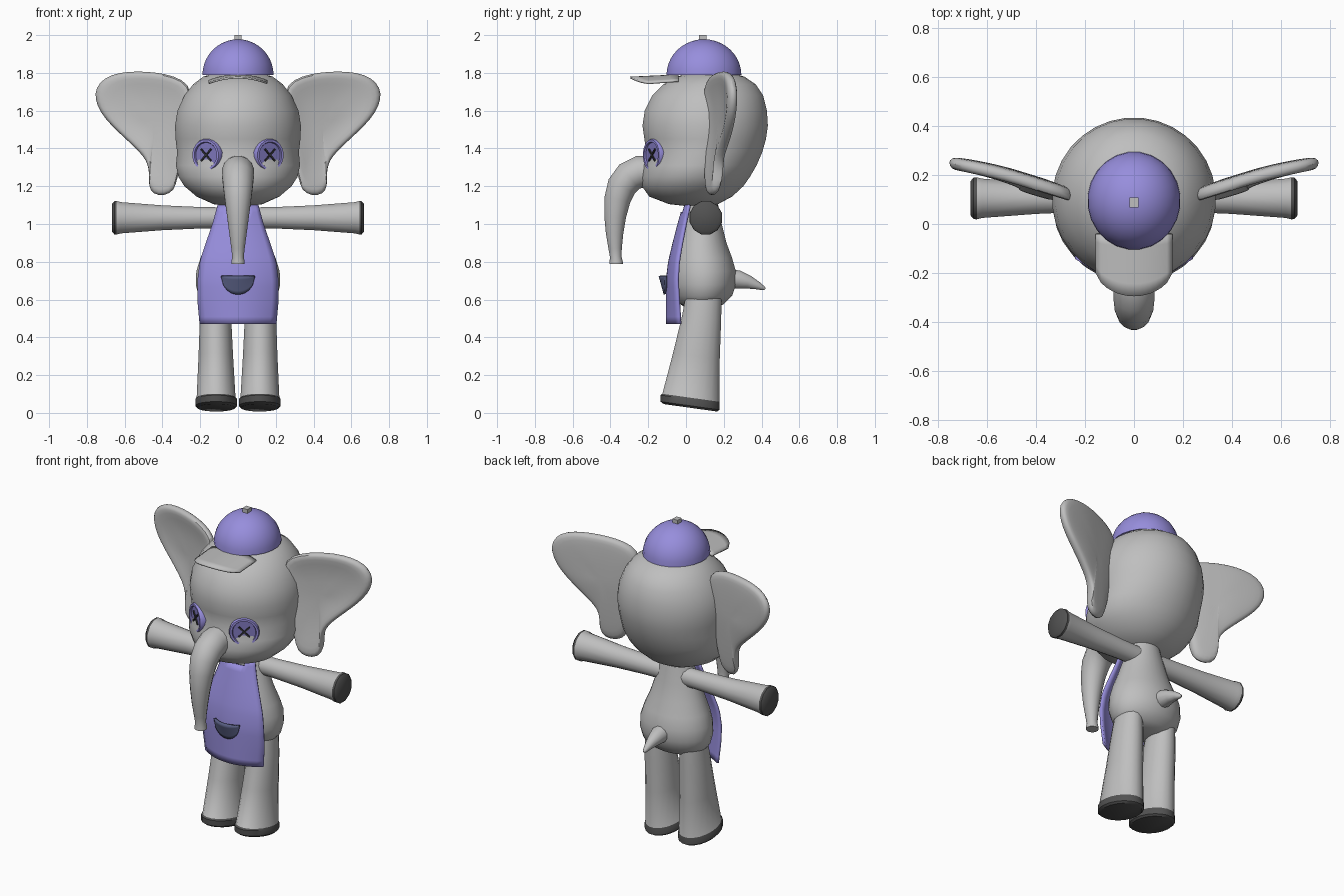
import bpy, bmesh, math
from mathutils import Vector as V, Matrix

if "Cube" in bpy.data.objects:
    bpy.data.objects.remove(bpy.data.objects["Cube"])


def material(name, col):
    m = bpy.data.materials.new(name)
    m.diffuse_color = (*col, 1)
    m.use_nodes = True
    m.node_tree.nodes["Principled BSDF"].inputs["Base Color"].default_value = m.diffuse_color
    return m


GREY = material("soft grey", (0.52, 0.52, 0.52))
DARK = material("dark grey", (0.085, 0.085, 0.085))
PURPLE = material("lavender", (0.31, 0.27, 0.72))
DEEP = material("deep lavender", (0.22, 0.19, 0.52))
SLATE = material("slate blue", (0.10, 0.115, 0.23))
BLACK = material("thread", (0.03, 0.03, 0.035))


def finish(name, bm, mats, angle=40):
    bmesh.ops.recalc_face_normals(bm, faces=bm.faces)
    me = bpy.data.meshes.new(name)
    bm.to_mesh(me)
    bm.free()
    for m in mats:
        me.materials.append(m)
    ob = bpy.data.objects.new(name, me)
    bpy.context.collection.objects.link(ob)
    bpy.ops.object.select_all(action='DESELECT')
    ob.select_set(True)
    bpy.context.view_layer.objects.active = ob
    bpy.ops.object.shade_smooth_by_angle(angle=math.radians(angle))
    return ob


def loft(name, rings, n, mats=(GREY,), second=()):
    """Skin rings (centre, half axis a, half axis b); strips listed in `second` use material 1."""
    bm = bmesh.new()
    loops = []
    for c, a, b in rings:
        loops.append([bm.verts.new(V(c) + V(a) * math.cos(t) + V(b) * math.sin(t))
                      for t in (2 * math.pi * (k + .5) / n for k in range(n))])
    for i in range(len(loops) - 1):
        for k in range(n):
            j = (k + 1) % n
            f = bm.faces.new((loops[i][k], loops[i][j], loops[i + 1][j], loops[i + 1][k]))
            f.material_index = int(i in second)
    bm.faces.new(loops[0]).material_index = int(-1 in second)
    bm.faces.new(loops[-1]).material_index = int(len(loops) - 1 in second)
    return finish(name, bm, mats)


def upright(rows):
    """Rows of (z, half width, front y, back y) to rings."""
    return [((0, (f + b) / 2, z), (w, 0, 0), (0, (b - f) / 2, 0)) for z, w, f, b in rows]


def tube(pts):
    """Rows of (y, z, radius) to rings across a path in the middle plane."""
    out = []
    for i, (y, z, r) in enumerate(pts):
        p, q = pts[max(i - 1, 0)], pts[min(i + 1, len(pts) - 1)]
        t = V((0, q[0] - p[0], q[1] - p[1])).normalized()
        out.append(((0, y, z), (r, 0, 0), (0, -t.z * r, t.y * r)))
    return out


def sheet(name, fn, nu, nv, thick, mat, keep=lambda u, v: True):
    """Curved sheet from fn(u in -1..1, v in 0..1), given thickness."""
    bm = bmesh.new()
    g = [[bm.verts.new(fn(2 * i / nu - 1, j / nv)) for i in range(nu + 1)] for j in range(nv + 1)]
    for j in range(nv):
        for i in range(nu):
            if keep((2 * i + 1) / nu - 1, (j + .5) / nv):
                bm.faces.new((g[j][i], g[j][i + 1], g[j + 1][i + 1], g[j + 1][i]))
    bmesh.ops.delete(bm, geom=[v for v in bm.verts if not v.link_faces], context='VERTS')
    ob = finish(name, bm, [mat])
    m = ob.modifiers.new("thickness", 'SOLIDIFY')
    m.thickness, m.offset = thick, 0
    return ob


def lerp_rows(rows, z):
    for a, b in zip(rows, rows[1:]):
        if a[0] <= z <= b[0]:
            t = (z - a[0]) / (b[0] - a[0])
            return [p + (q - p) * t for p, q in zip(a, b)]
    return rows[-1] if z > rows[-1][0] else rows[0]


# Head and body
loft("head", upright([
    (1.095, .06, 0, .12), (1.105, .13, -.09, .17), (1.145, .22, -.195, .245), (1.2, .285, -.235, .305),
    (1.25, .317, -.24, .34), (1.31, .33, -.232, .375), (1.38, .324, -.21, .405), (1.45, .332, -.222, .425),
    (1.52, .335, -.232, .435), (1.6, .322, -.22, .43), (1.68, .285, -.18, .41), (1.74, .238, -.12, .37),
    (1.78, .185, -.05, .31), (1.80, .12, .02, .25)]), 32)
loft("body", upright([
    (.555, .10, 0, .16), (.575, .17, -.03, .2), (.62, .21, -.06, .245), (.68, .225, -.08, .265),
    (.75, .222, -.08, .265), (.82, .2, -.07, .245), (.9, .167, -.05, .215), (1.0, .133, -.02, .19),
    (1.08, .105, 0, .175), (1.13, .09, .01, .165)]), 28)

# Trunk and tail
loft("trunk", tube([
    (-.14, 1.28, .085), (-.25, 1.275, .087), (-.30, 1.25, .085), (-.34, 1.20, .08), (-.363, 1.13, .071),
    (-.375, 1.04, .059), (-.378, .95, .047), (-.375, .87, .036), (-.372, .825, .031), (-.37, .80, .036),
    (-.37, .787, .036)]), 16)
loft("tail", tube([
    (.22, .71, .055), (.28, .705, .05), (.33, .693, .037), (.38, .674, .022), (.41, .66, .012),
    (.42, .656, .004)]), 12)

# Ear outline, one side
EAR = [(.25, 1.74), (.34, 1.785), (.43, 1.803), (.53, 1.81), (.63, 1.803), (.71, 1.775), (.755, 1.72),
       (.758, 1.66), (.73, 1.59), (.67, 1.52), (.60, 1.455), (.53, 1.39), (.482, 1.335), (.468, 1.27),
       (.475, 1.20), (.45, 1.155), (.39, 1.147), (.335, 1.175), (.32, 1.25), (.29, 1.36), (.26, 1.5),
       (.25, 1.64)]


def ear(name, s):
    cx, cz = .44, 1.56
    bm = bmesh.new()

    def ring(k, dy):
        vs = []
        for x, z in EAR:
            x, z = cx + (x - cx) * k, cz + (z - cz) * k
            y = .12 + .31 * (x - .27) - .1 * max(x - .55, 0) - .07 * max(1.5 - z, 0)
            vs.append(bm.verts.new((s * x, y + dy, z)))
        return vs
    loops = [ring(k, d) for k, d in ((.25, -.008), (.6, -.012), (.88, -.026), (.97, -.023), (1.01, 0),
                                     (.97, .023), (.88, .03), (.6, .034), (.25, .036))]
    n = len(EAR)
    for a, b in zip(loops, loops[1:]):
        for k in range(n):
            bm.faces.new((a[k], a[(k + 1) % n], b[(k + 1) % n], b[k]))
    bm.faces.new(loops[0])
    bm.faces.new(loops[-1])
    ob = finish(name, bm, [GREY], 60)
    ob.modifiers.new("soften", 'SUBSURF').levels = 1
    ob.modifiers["soften"].render_levels = 1


def button_eye(name, s):
    a = math.radians(32)
    c, out = V((s * .163, -.17, 1.365)), V((s * math.sin(a), -math.cos(a), 0))
    side, up = V((math.cos(a), s * math.sin(a), 0)), V((0, 0, 1))
    loft(name, [(c + out * d, side * r, up * r) for r, d in
                ((.084, -.03), (.087, .008), (.082, .018), (.07, .018), (.066, .009))],
         20, (PURPLE, DEEP), (3, 4))
    # Crossed stitches
    bm = bmesh.new()
    for tilt in (-1, 1):
        u = (side + up * tilt).normalized()
        w = u.cross(out)
        rot = Matrix((u, w, out)).transposed().to_4x4()
        bmesh.ops.create_cube(bm, size=1, matrix=Matrix.Translation(c + out * .012) @ rot
                              @ Matrix.Diagonal((.088, .009, .008, 1)))
    finish(name + "_stitch", bm, [BLACK])


# Paired parts
for side, s in (("left", -1), ("right", 1)):
    ear(side + "_ear", s)
    button_eye(side + "_eye", s)
    loft(side + "_arm", [((s * x, .105, 1.033), (0, r, 0), (0, 0, r * 1.03)) for x, r in
                         ((.05, .055), (.2, .057), (.4, .066), (.62, .083), (.642, .089), (.655, .088),
                          (.668, .072))], 12, (GREY, DARK), (4, 5, 6))
    loft(side + "_leg", [((s * (p + q) / 2, (f + b) / 2, z), ((q - p) / 2, 0, 0),
                          (0, (b - f) / 2, -.14 * (b - f) / 2)) for z, p, q, f, b in
                         ((.027, .015, .215, -.12, .165), (.038, .005, .226, -.137, .18),
                          (.072, .005, .226, -.137, .18), (.08, .012, .22, -.127, .178),
                          (.3, .025, .21, -.07, .18), (.5, .035, .203, -.022, .187),
                          (.62, .05, .19, 0, .19))], 20, (GREY, DARK), (-1, 0, 1, 2))

# Apron rows: height, half width, middle y
APRON = [(.47, .2, -.1), (.6, .212, -.1), (.7, .212, -.1), (.8, .2, -.088), (.9, .167, -.064),
         (1.0, .132, -.038), (1.1, .105, -.01)]


def apron_point(u, v):
    z, w, y = lerp_rows(APRON, .47 + .63 * v)
    return (u * w, y + (.03 + .04 * (1 - v)) * u * u, z)


sheet("apron", apron_point, 12, 16, .014, PURPLE, lambda u, v: v < .93 or abs(u) > .5)


# Half round pocket
def pocket_point(u, v):
    x = .087 * u
    z = .726 - .098 * v * math.sqrt(max(1 - u * u, .0004))
    bulge = .03 * (1 - u * u) * (1 - .9 * v)
    return (x, -.108 + .3 * x * x - bulge, z)


sheet("pocket", pocket_point, 16, 5, .014, SLATE)

# Cap: dome, brim and top knob
dome = [(math.cos(t), math.sin(t)) for t in (math.pi / 2 * i / 10 for i in range(10))] + [(.02, 1)]
loft("cap_dome", [((0, .095, 1.788 + .19 * h), (.19 * r, 0, 0), (0, .2 * r, 0)) for r, h in dome],
     24, (PURPLE,))


def brim_point(u, v):
    front = -.2 - .095 * math.sqrt(max(1 - u * u, 0)) ** 1.3
    return (.155 * u, -.04 + (front + .04) * v, 1.787 - .03 * u * u - .012 * v)


sheet("cap_brim", brim_point, 14, 5, .01, GREY)
bm = bmesh.new()
bmesh.ops.create_cube(bm, size=1, matrix=Matrix.Translation((0, .088, 1.985))
                      @ Matrix.Diagonal((.036, .04, .03, 1)))
finish("cap_knob", bm, [GREY])
